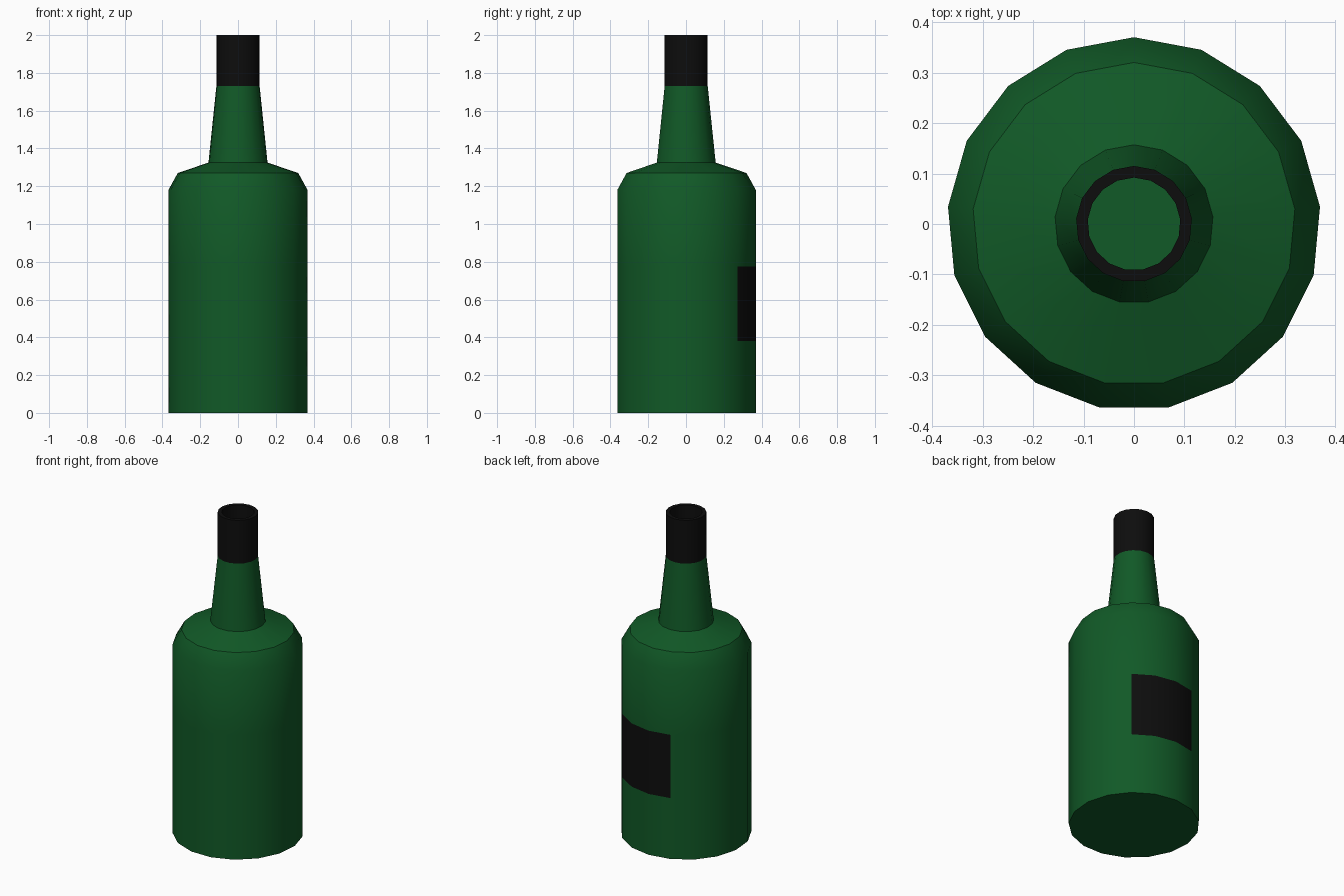
import bpy, bmesh, math

if "Cube" in bpy.data.objects:
    bpy.data.objects.remove(bpy.data.objects["Cube"])

SIDES = 17


def material(name, rgb):
    m = bpy.data.materials.new(name)
    m.diffuse_color = (*rgb, 1)
    m.use_nodes = True
    m.node_tree.nodes["Principled BSDF"].inputs["Base Color"].default_value = m.diffuse_color
    return m


green = material("bottle green", (0.0055, 0.1, 0.02))
black = material("black", (0.004, 0.004, 0.004))


def lathe(name, profile, mats, cap_start=False, cap_end=False):
    """Revolve (radius, z) points about z, with one vertex facing +y."""
    bm = bmesh.new()
    rings = []
    for r, z in profile:
        angles = [math.pi / 2 + 2 * math.pi * i / SIDES for i in range(SIDES)]
        rings.append([bm.verts.new((r * math.cos(a), r * math.sin(a), z)) for a in angles])
    for lo, hi in zip(rings, rings[1:]):
        for i in range(SIDES):
            j = (i + 1) % SIDES
            bm.faces.new((lo[i], lo[j], hi[j], hi[i]))
    if cap_start:
        bm.faces.new(rings[0][::-1])
    if cap_end:
        bm.faces.new(rings[-1])
    me = bpy.data.meshes.new(name)
    bm.to_mesh(me)
    bm.free()
    for m in mats:
        me.materials.append(m)
    ob = bpy.data.objects.new(name, me)
    bpy.context.collection.objects.link(ob)
    bpy.context.view_layer.objects.active = ob
    ob.select_set(True)
    bpy.ops.object.shade_smooth_by_angle(angle=math.radians(35))
    ob.select_set(False)
    return ob


# Glass body with shoulder and tapering neck, closed inside the cap
LABEL_LOW, LABEL_HIGH = 0.38, 0.775
bottle = lathe("bottle", [(0.37, 0), (0.37, LABEL_LOW), (0.37, LABEL_HIGH), (0.37, 1.18),
                          (0.32, 1.27), (0.157, 1.325), (0.115, 1.73)],
               [green, black], cap_start=True, cap_end=True)

# Label: three back faces in the label band
for f in bottle.data.polygons:
    c = f.center
    if LABEL_LOW < c.z < LABEL_HIGH and c.y > 0.29 and c.x > -0.15:
        f.material_index = 1

# Open sleeve around the mouth
lathe("neck_sleeve", [(0.115, 1.73), (0.115, 2.0), (0.092, 2.0), (0.092, 1.73)], [black])
